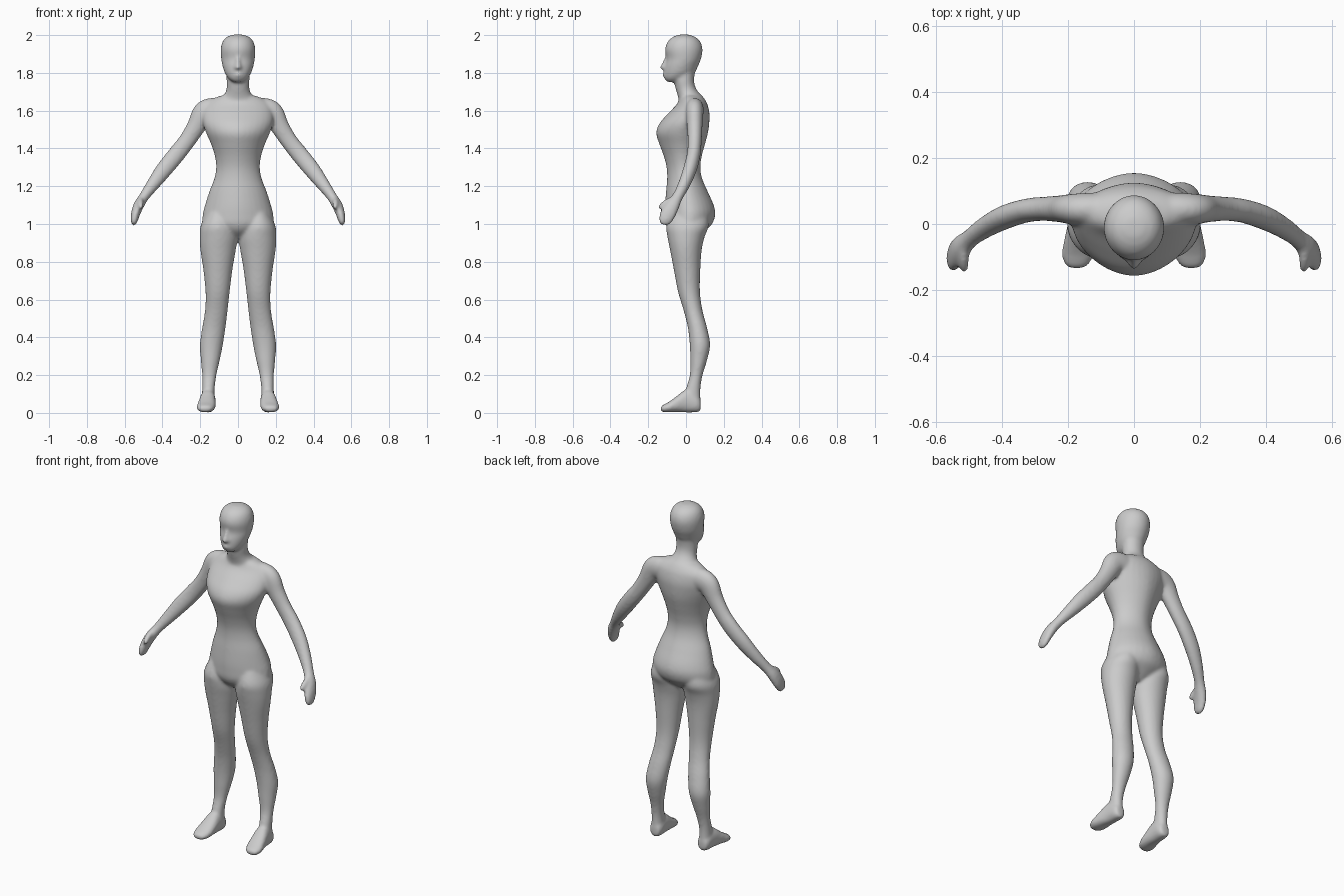
import bpy, bmesh, math
from mathutils import Vector

bm = bmesh.new()
X, Y, Z = Vector((1, 0, 0)), Vector((0, 1, 0)), Vector((0, 0, 1))
SEG = 32


def spline(rows, steps=5):
    """Catmull-Rom interpolation of whole section rows."""
    rows = [Vector(r) for r in rows]
    pts = [rows[0]] + rows + [rows[-1]]
    out = []
    for i in range(1, len(pts) - 2):
        a, b, c, d = pts[i - 1:i + 3]
        for k in range(steps):
            t = k / steps
            out.append(0.5 * (2 * b + (c - a) * t + (2 * a - 5 * b + 4 * c - d) * t * t
                              + (3 * b - a - 3 * c + d) * t ** 3))
    return out + [rows[-1]]


def loft(rows, ref=X, axis=None, power=2.0, sides=(1,)):
    """Closed tube through sections (x, y, z, half width, half depth)."""
    rows = spline(rows)
    pos = [Vector(r[:3]) for r in rows]
    for s in sides:
        rings = []
        for i, r in enumerate(rows):
            t = axis or (pos[min(i + 1, len(pos) - 1)] - pos[max(i - 1, 0)]).normalized()
            u = (ref - ref.dot(t) * t).normalized()
            v = t.cross(u)
            ring = []
            for k in range(SEG):
                a = 2 * math.pi * k / SEG
                c, n = math.cos(a), math.sin(a)
                p = (pos[i] + u * r[3] * math.copysign(abs(c) ** (2 / power), c)
                     + v * r[4] * math.copysign(abs(n) ** (2 / power), n))
                ring.append(bm.verts.new((p.x * s, p.y, p.z)))
            rings.append(ring)
        for a, b in zip(rings, rings[1:]):
            for k in range(SEG):
                j = (k + 1) % SEG
                bm.faces.new((a[k], a[j], b[j], b[k]))
        bm.faces.new(rings[0])
        bm.faces.new(rings[-1])


def upright(rows, **kw):
    """Horizontal sections given as (z, x min, x max, y front, y back)."""
    loft([(( a + b) / 2, (f + k) / 2, z, (b - a) / 2, (k - f) / 2)
          for z, a, b, f, k in rows], axis=Z, **kw)


def centred(rows, **kw):
    upright([(z, -w, w, f, k) for z, w, f, k in rows], **kw)


BOTH = (1, -1)

# torso
centred([
    (0.925, .05, -.04, .05), (0.96, .13, -.085, .095), (1.00, .185, -.107, .138),
    (1.05, .187, -.111, .155), (1.10, .175, -.111, .147), (1.17, .153, -.106, .116),
    (1.24, .126, -.10, .086), (1.30, .116, -.103, .076), (1.36, .123, -.118, .084),
    (1.42, .142, -.14, .10), (1.48, .168, -.158, .116), (1.53, .185, -.142, .123),
    (1.58, .188, -.10, .125), (1.63, .175, -.052, .115), (1.66, .14, -.035, .10),
    (1.68, .09, -.03, .085)], power=1.8)

# neck
centred([(1.60, .10, -.04, .11), (1.66, .09, -.04, .098), (1.69, .07, -.047, .073),
         (1.72, .06, -.056, .052), (1.76, .061, -.062, .043), (1.82, .06, -.05, .05)])

# head
centred([(1.752, .025, -.10, -.05), (1.77, .05, -.114, .0), (1.80, .07, -.117, .045),
         (1.84, .083, -.112, .066), (1.875, .089, -.104, .08), (1.925, .092, -.111, .088),
         (1.965, .082, -.097, .076), (1.99, .06, -.07, .05), (2.003, .025, -.035, .015)],
        power=1.95)

# nose and lips
centred([(1.885, .009, -.112, -.08), (1.85, .014, -.128, -.08),
         (1.828, .021, -.139, -.08), (1.815, .016, -.124, -.08)])
centred([(1.805, .016, -.118, -.08), (1.79, .026, -.126, -.08), (1.776, .018, -.119, -.08)])

# legs
upright([
    (1.06, .04, .165, -.08, .11), (0.99, .015, .198, -.104, .12), (0.93, .003, .203, -.098, .098),
    (0.86, .012, .199, -.084, .083), (0.76, .029, .184, -.065, .076), (0.64, .044, .172, -.042, .074),
    (0.54, .055, .175, -.012, .088), (0.45, .066, .19, .01, .112), (0.36, .08, .202, .02, .128),
    (0.28, .096, .197, .022, .112), (0.20, .114, .190, .02, .088), (0.13, .123, .19, .0, .077),
    (0.06, .122, .192, -.02, .077), (0.03, .125, .19, -.02, .07)], sides=BOTH)

# feet
loft([(.157, .078, .04, .025, .03), (.157, .055, .05, .037, .047), (.16, .0, .062, .041, .06),
      (.165, -.05, .046, .047, .042), (.17, -.09, .031, .049, .028),
      (.173, -.118, .024, .04, .02), (.175, -.135, .021, .022, .012)],
     axis=-Y, power=2.3, sides=BOTH)

# arms and hands
loft([(.09, .045, 1.60, .05, .062), (.135, .045, 1.603, .05, .065), (.18, .045, 1.585, .047, .063),
      (.222, .046, 1.515, .041, .05), (.27, .046, 1.44, .037, .045), (.325, .041, 1.37, .036, .046),
      (.39, .021, 1.29, .036, .044), (.45, -.01, 1.21, .032, .035), (.497, -.044, 1.145, .029, .027),
      (.525, -.071, 1.10, .038, .028), (.542, -.095, 1.055, .042, .024),
      (.55, -.113, 1.015, .034, .018), (.552, -.12, .996, .017, .009)], ref=Y, sides=BOTH)

# thumbs
loft([(.512, -.06, 1.135, .014, .016), (.516, -.10, 1.115, .016, .018),
      (.515, -.13, 1.095, .014, .015), (.514, -.143, 1.08, .007, .008)], sides=BOTH)

# fuse everything into one smooth skin
bmesh.ops.recalc_face_normals(bm, faces=bm.faces)
mesh = bpy.data.meshes.new("human_body")
bm.to_mesh(mesh)
bm.free()
body = bpy.data.objects.new("human_body", mesh)
bpy.context.collection.objects.link(body)

remesh = body.modifiers.new("Fuse", 'REMESH')
remesh.mode = 'VOXEL'
remesh.voxel_size = 0.008
remesh.use_smooth_shade = True
smooth = body.modifiers.new("Blend", 'SMOOTH')
smooth.factor = 0.5
smooth.iterations = 10
